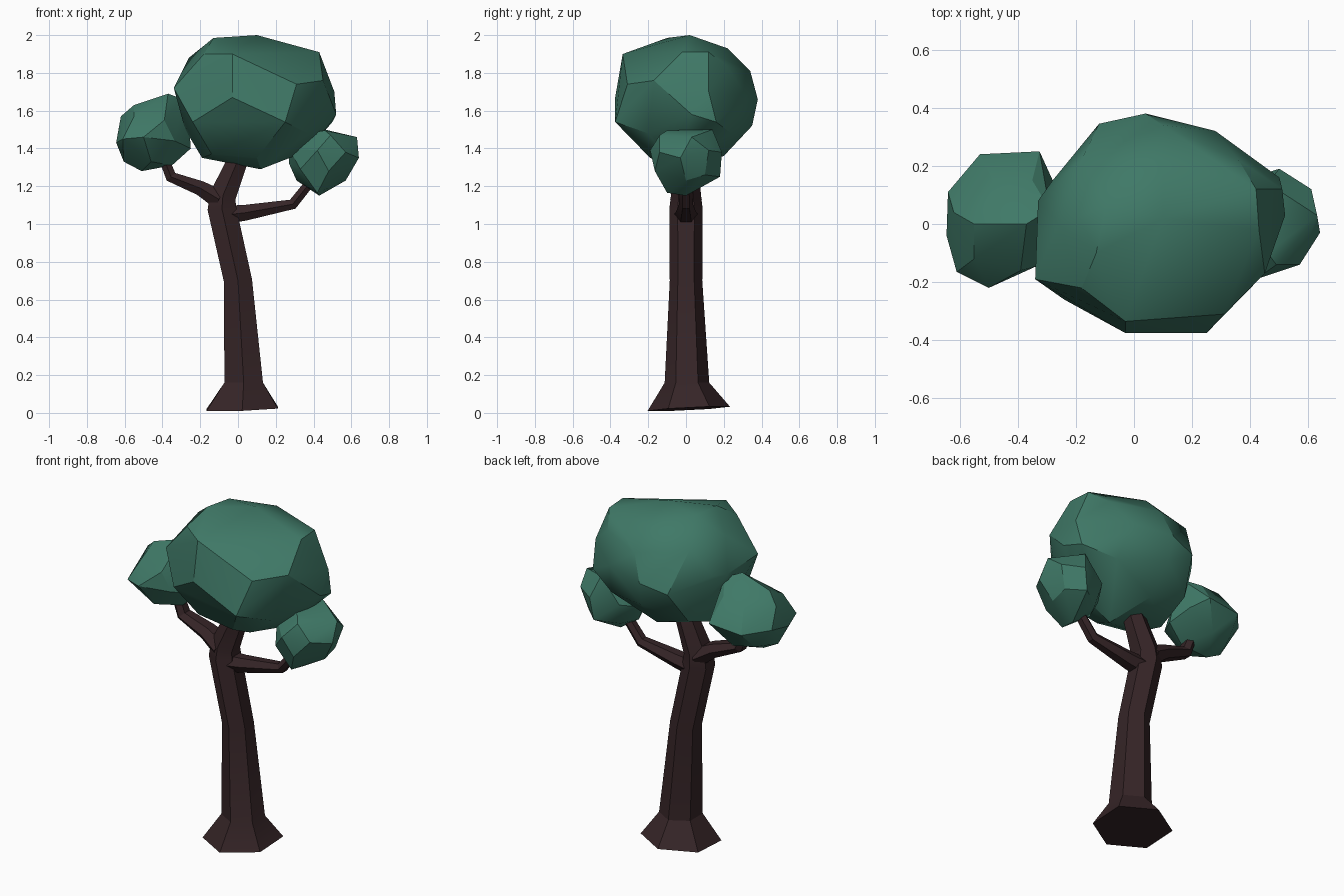
import bpy, bmesh, math


def material(name, color):
    m = bpy.data.materials.new(name)
    m.diffuse_color = (*color, 1)
    return m


bark = material("bark", (0.036, 0.018, 0.02))
leaf = material("leaf", (0.05, 0.19, 0.135))


def finish(bm, name, mat, angle):
    bmesh.ops.recalc_face_normals(bm, faces=bm.faces[:])
    me = bpy.data.meshes.new(name)
    bm.to_mesh(me)
    bm.free()
    me.materials.append(mat)
    ob = bpy.data.objects.new(name, me)
    bpy.context.collection.objects.link(ob)
    bpy.ops.object.select_all(action='DESELECT')
    ob.select_set(True)
    bpy.context.view_layer.objects.active = ob
    bpy.ops.object.shade_smooth_by_angle(angle=math.radians(angle))
    return ob


def limb(name, path, depth=1.0, sides=6, foot_slope=0.0):
    """Faceted tube in the xz plane; path entries are (x, y, z, radius, tilt)."""
    bm = bmesh.new()
    rings = []
    for x, y, z, r, tilt in path:
        t = math.radians(tilt)          # lean of the ring towards +x
        ring = []
        for i in range(sides):
            a = 2 * math.pi * (i + 0.5) / sides
            u, v = r * math.cos(a), r * math.sin(a) * depth
            ring.append(bm.verts.new((x + u * math.cos(t), y + v, z - u * math.sin(t))))
        rings.append(ring)
    for v in rings[0]:                  # slanted underside
        v.co.z += foot_slope * v.co.y
    for lo, hi in zip(rings, rings[1:]):
        for i in range(sides):
            j = (i + 1) % sides
            bm.faces.new((lo[i], lo[j], hi[j], hi[i]))
    bm.faces.new(rings[0])
    bm.faces.new(rings[-1])
    return finish(bm, name, bark, 25)


def clump(name, points):
    """Faceted leaf mass: convex hull with nearly flat faces merged."""
    bm = bmesh.new()
    for p in points:
        bm.verts.new(p)
    bmesh.ops.convex_hull(bm, input=bm.verts[:])
    bmesh.ops.delete(bm, geom=[v for v in bm.verts if not v.link_faces], context='VERTS')
    bmesh.ops.dissolve_limit(bm, angle_limit=math.radians(7), verts=bm.verts[:], edges=bm.edges[:])
    return finish(bm, name, leaf, 28)


# Trunk with flared foot, leaning left then turning up into the crown
limb("trunk", [(0.022, 0.015, 0.021, 0.218, -2), (0.03, 0.005, 0.16, 0.118, 0),
               (0.0, 0, 0.7, 0.086, -6), (-0.085, 0, 1.08, 0.088, -4),
               (-0.08, 0, 1.15, 0.08, 18), (0.0, 0, 1.34, 0.062, 24),
               (0.03, 0, 1.42, 0.055, 22)], foot_slope=0.05)

# Side branches
limb("left_branch", [(-0.10, 0, 1.13, 0.06, -65), (-0.20, 0, 1.19, 0.045, -63),
                     (-0.355, 0, 1.25, 0.035, -42), (-0.39, 0, 1.34, 0.03, -20)], depth=1.4)
limb("right_branch", [(-0.05, 0, 1.05, 0.055, 80), (0.04, 0, 1.06, 0.048, 80),
                      (0.29, 0, 1.105, 0.032, 58), (0.39, 0, 1.23, 0.028, 38)], depth=1.15)

# Large central crown
clump("main_foliage", [
    (-.03, -.375, 1.67), (.25, -.375, 1.54), (-.24, -.26, 1.54), (-.03, -.335, 1.9),
    (.31, -.31, 1.74), (-.34, -.19, 1.72), (-.18, -.22, 1.9), (.43, -.02, 1.91),
    (.42, .12, 1.91), (.45, -.17, 1.76), (.51, .12, 1.7), (.52, .03, 1.58),
    (.5, .16, 1.54), (.28, .32, 1.68), (.04, .38, 1.66), (-.12, .345, 1.62),
    (-.28, .15, 1.7), (-.33, .08, 1.7), (-.13, -.1, 1.985), (-.1, .06, 1.98),
    (.1, .02, 2.0), (.1, .22, 1.93), (.1, .34, 1.81), (-.18, .22, 1.86),
    (-.26, 0, 1.88), (.36, .22, 1.83), (.12, -.06, 1.29), (-.19, 0, 1.35),
    (-.28, 0, 1.5), (.3, -.04, 1.36), (.44, 0, 1.47), (.05, .2, 1.36),
    (.05, .35, 1.52), (.32, .24, 1.48), (-.17, .22, 1.43), (.1, -.19, 1.35),
    (-.14, -.17, 1.37), (.37, -.2, 1.48)])

# Left crown
clump("left_foliage", [
    (-.37, 0, 1.69), (-.29, .05, 1.66), (-.55, 0, 1.63), (-.62, .04, 1.57),
    (-.645, -.04, 1.43), (-.64, .11, 1.46), (-.605, 0, 1.33), (-.61, -.165, 1.45),
    (-.5, -.22, 1.46), (-.335, -.145, 1.44), (-.39, -.16, 1.55), (-.55, -.12, 1.57),
    (-.51, 0, 1.28), (-.35, -.02, 1.31), (-.25, 0, 1.4), (-.26, .03, 1.54),
    (-.53, .24, 1.45), (-.325, .25, 1.47), (-.275, .14, 1.44), (-.42, .16, 1.33),
    (-.55, .14, 1.35), (-.48, .14, 1.6), (-.35, .15, 1.6), (-.46, -.13, 1.33)])

# Right crown
clump("right_foliage", [
    (.46, -.1, 1.495), (.46, .14, 1.5), (.63, .03, 1.46), (.64, -.03, 1.35),
    (.57, 0, 1.23), (.43, 0, 1.15), (.42, -.1, 1.165), (.45, .09, 1.2),
    (.31, 0, 1.23), (.27, .02, 1.32), (.27, -.02, 1.4), (.49, -.14, 1.47),
    (.42, -.19, 1.39), (.57, -.14, 1.38), (.48, -.165, 1.28), (.33, -.12, 1.29),
    (.5, .19, 1.38), (.61, .12, 1.39), (.48, .18, 1.25), (.34, .14, 1.36),
    (.36, .1, 1.23), (.36, 0, 1.48), (.57, .1, 1.26)])
